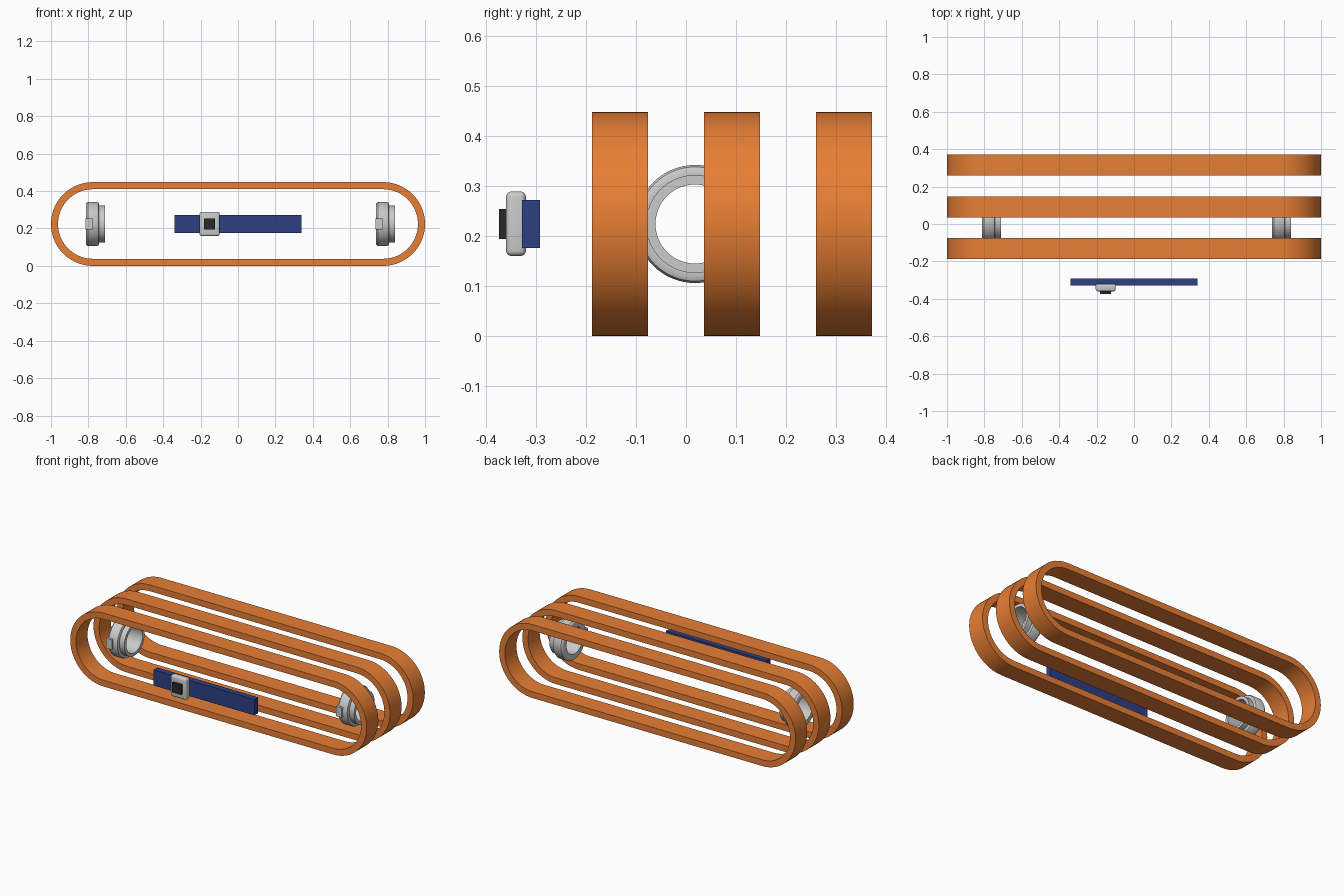
import bpy, bmesh
from math import sin, cos, pi, radians
from mathutils import Vector

if "Cube" in bpy.data.objects:
    bpy.data.objects.remove(bpy.data.objects["Cube"])

ZC = 0.224  # height of the common axis


def colour(name, rgb):
    m = bpy.data.materials.new(name)
    m.diffuse_color = (*rgb, 1)
    m.use_nodes = True
    m.node_tree.nodes["Principled BSDF"].inputs["Base Color"].default_value = m.diffuse_color
    return m


ORANGE = colour("orange", (0.80, 0.21, 0.035))
BLUE = colour("blue", (0.026, 0.05, 0.23))
DARK = colour("dark", (0.02, 0.022, 0.024))


def finish(name, bm, mat=None, smooth=True):
    bmesh.ops.recalc_face_normals(bm, faces=bm.faces)
    me = bpy.data.meshes.new(name)
    bm.to_mesh(me)
    bm.free()
    ob = bpy.data.objects.new(name, me)
    bpy.context.collection.objects.link(ob)
    if mat:
        me.materials.append(mat)
    if smooth:
        bpy.ops.object.select_all(action='DESELECT')
        ob.select_set(True)
        bpy.context.view_layer.objects.active = ob
        bpy.ops.object.shade_smooth_by_angle(angle=radians(30))
    return ob


def box(name, lo, hi, mat=None, bevel=0.0):
    bm = bmesh.new()
    bmesh.ops.create_cube(bm, size=1)
    for v in bm.verts:
        v.co = Vector([(a + b) / 2 + c * (b - a) for a, b, c in zip(lo, hi, v.co)])
    if bevel:
        bmesh.ops.bevel(bm, geom=bm.edges[:], offset=bevel, segments=4,
                        profile=0.5, affect='EDGES')
    return finish(name, bm, mat, smooth=bevel > 0)


def loft_closed(name, loops, mat=None):
    """Skin a closed cycle of closed loops (torus topology)."""
    bm = bmesh.new()
    rows = [[bm.verts.new(p) for p in loop] for loop in loops]
    for a, b in zip(rows, rows[1:] + rows[:1]):
        for i in range(len(a)):
            j = (i + 1) % len(a)
            bm.faces.new((a[i], a[j], b[j], b[i]))
    return finish(name, bm, mat)


def stadium(radius, y, n=32):
    pts = []
    for side, start in ((1, -pi / 2), (-1, pi / 2)):
        for i in range(n + 1):
            t = start + pi * i / n
            pts.append((side * 0.776 + radius * cos(t), y, ZC + radius * sin(t)))
    return pts


# Three flat racetrack bands
for k, y0 in enumerate((-0.188, 0.036, 0.26)):
    y1 = y0 + 0.112
    loft_closed(f"band_{k + 1}", [stadium(0.224, y0), stadium(0.224, y1),
                                  stadium(0.186, y1), stadium(0.186, y0)], ORANGE)

# Stepped end rings turned about x: (offset along x, radius)
PROFILE = [(0, 0.079), (0, 0.107), (0.003, 0.113), (0.010, 0.118), (0.058, 0.118),
           (0.066, 0.114), (0.069, 0.108), (0.069, 0.098), (0.102, 0.098), (0.102, 0.079)]
RING_Y = 0.018
for side, x0 in (("left", -0.813), ("right", 0.738)):
    loft_closed(f"{side}_ring", [
        [(x0 + dx, RING_Y + r * cos(2 * pi * i / 64), ZC + r * sin(2 * pi * i / 64))
         for i in range(64)] for dx, r in PROFILE])
    # Locking tab on the front of the ring
    box(f"{side}_ring_tab", (x0 - 0.002, RING_Y - 0.127, ZC - 0.03),
        (x0 + 0.038, RING_Y - 0.1, ZC + 0.03))

# Front bar with its slider and button
box("front_bar", (-0.34, -0.328, 0.176), (0.34, -0.292, 0.272), BLUE)
box("slider", (-0.205, -0.36, 0.16), (-0.098, -0.32, 0.289), bevel=0.011)
box("slider_button", (-0.182, -0.374, 0.194), (-0.123, -0.355, 0.254), DARK)
